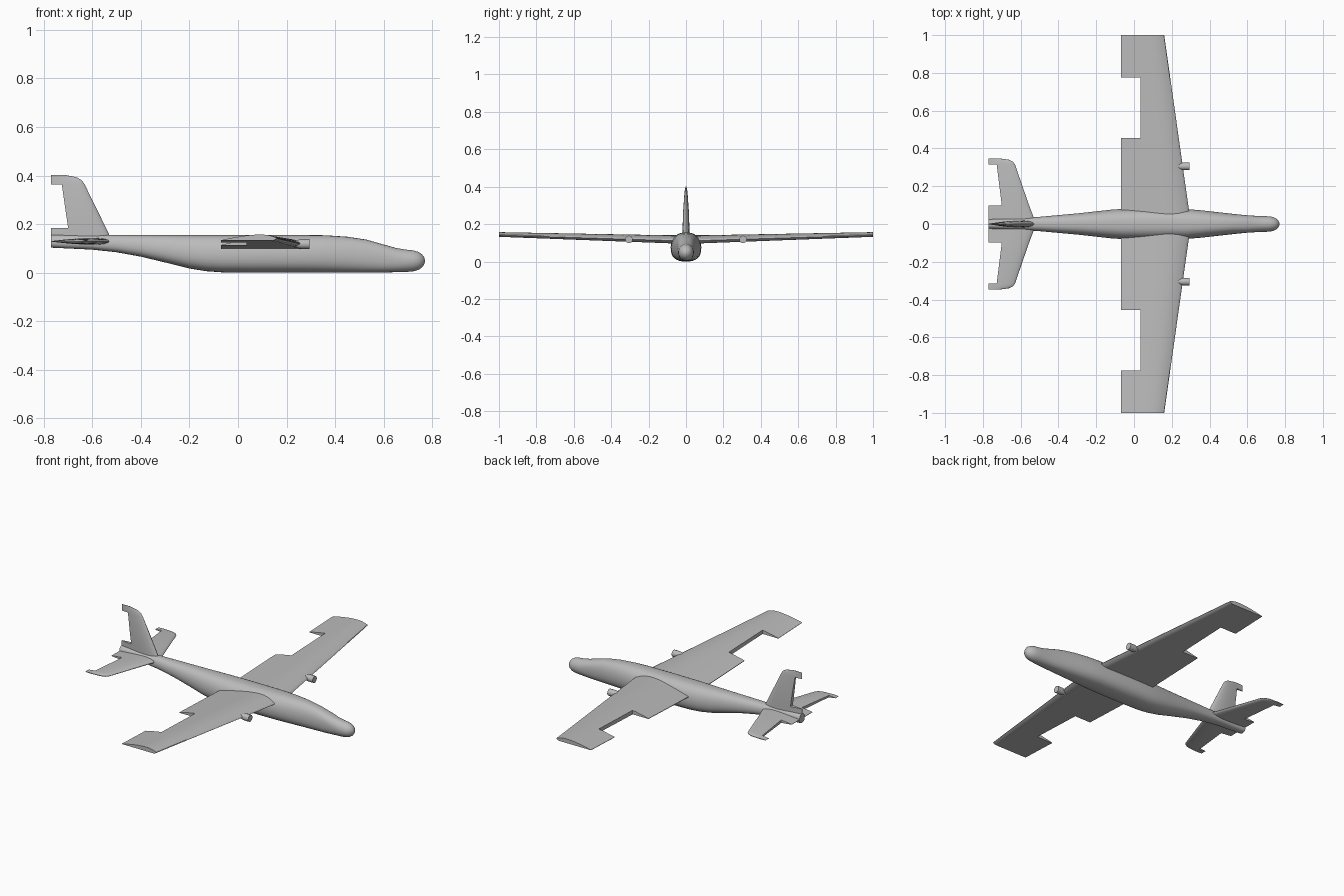
import bpy, bmesh, math

old = bpy.data.objects.get("Cube")
if old:
    bpy.data.objects.remove(old)

grey = bpy.data.materials.new("airframe grey")
grey.use_nodes = True
grey.diffuse_color = (0.5, 0.5, 0.5, 1)
grey.node_tree.nodes["Principled BSDF"].inputs["Base Color"].default_value = (0.5, 0.5, 0.5, 1)


def loft(name, rings, mirror=False, angle=35):
    """Skin closed rings of points, cap both ends, optionally mirror across y."""
    bm = bmesh.new()
    loops = [[bm.verts.new(p) for p in ring] for ring in rings]
    n = len(loops[0])
    for a, b in zip(loops, loops[1:]):
        for i in range(n):
            j = (i + 1) % n
            bm.faces.new((a[i], a[j], b[j], b[i]))
    bm.faces.new(loops[0])
    bm.faces.new(loops[-1])
    bmesh.ops.remove_doubles(bm, verts=bm.verts, dist=0.00005)
    bmesh.ops.recalc_face_normals(bm, faces=bm.faces)
    mesh = bpy.data.meshes.new(name)
    bm.to_mesh(mesh)
    bm.free()
    mesh.materials.append(grey)
    obj = bpy.data.objects.new(name, mesh)
    bpy.context.collection.objects.link(obj)
    bpy.ops.object.select_all(action="DESELECT")
    obj.select_set(True)
    bpy.context.view_layer.objects.active = obj
    bpy.ops.object.shade_smooth_by_angle(angle=math.radians(angle))
    if mirror:
        mod = obj.modifiers.new("mirror", "MIRROR")
        mod.use_axis = (False, True, False)
        mod.use_mirror_merge = False
    return obj


def foil(u):
    """Relative thickness of the section, peak about 1, thin trailing edge."""
    return 10 * (0.2969 * math.sqrt(u) - 0.126 * u - 0.3516 * u**2 + 0.2843 * u**3 - 0.0955 * u**4)


def panel(name, stations, place, flat=False, mirror=False):
    """Loft aerofoil stations (span, lead, hinge, trail, base, thick, is_cut).
    A cut station ends at the hinge line, leaving a notch."""
    rings = []
    for span, lead, hinge, trail, base, thick, is_cut in stations:
        xs = [lead + (hinge - lead) * (k / 10) ** 2 * (1.6 - 0.6 * k / 10) for k in range(11)]
        xs += [hinge if is_cut else hinge + (trail - hinge) * k / 4 for k in range(1, 5)]
        upper, lower = [], []
        for x in xs:
            u = (lead - x) / (lead - trail)
            if flat:
                low = 0.35 * max(0, 1 - u / 0.1) ** 2
                high = low + (1 - low) * foil(u) if u < 0.1 else foil(u)
            else:
                high = foil(u) / 2
                low = -high
            upper.append(place(x, span, base + thick * high))
            lower.append(place(x, span, base + thick * low))
        rings.append(upper + lower[:0:-1])
    return loft(name, rings, mirror)


# Fuselage: x, half width, bottom, top
sections = [
    (-0.77, 0.025, 0.103, 0.155), (-0.6, 0.032, 0.095, 0.155), (-0.5, 0.038, 0.084, 0.155),
    (-0.4, 0.047, 0.066, 0.155), (-0.3, 0.056, 0.042, 0.155), (-0.2, 0.067, 0.017, 0.155),
    (-0.13, 0.075, 0.006, 0.155), (-0.06, 0.08, 0.001, 0.155), (0.1, 0.082, 0, 0.155),
    (0.28, 0.079, 0, 0.155), (0.36, 0.072, 0, 0.154), (0.45, 0.062, 0, 0.148),
    (0.53, 0.053, 0, 0.136), (0.6, 0.046, 0.001, 0.116), (0.65, 0.043, 0.002, 0.102),
    (0.69, 0.042, 0.003, 0.095), (0.72, 0.04, 0.005, 0.092), (0.742, 0.035, 0.011, 0.086),
    (0.758, 0.025, 0.021, 0.076), (0.767, 0.013, 0.034, 0.063), (0.77, 0.004, 0.044, 0.053),
]
rings = []
for x, w, low, top in sections:
    power = 2 / 2.6 if x < 0.6 else 1 - 0.23 * max(0, 0.7 - x) / 0.1
    ring = []
    for k in range(32):
        a = math.tau * k / 32
        c, s = math.cos(a), math.sin(a)
        y = math.copysign(abs(c) ** power, c) * w
        z = math.copysign(abs(s) ** power, s)
        if x < 0.6:
            y *= 1 - 0.12 * max(0, z)
        ring.append((x, y, (low + top) / 2 + z * (top - low) / 2))
    rings.append(ring)
loft("fuselage", rings, angle=45)


# Main wings, with a notch in each trailing edge
def wing_station(y, is_cut):
    t = (y - 0.08) / 0.92
    return (y, 0.29 - 0.13 * t, 0.035, -0.07, 0.097 + 0.035 * t, 0.043 - 0.018 * t, is_cut)


spans = [(0.01, 0), (0.455, 0), (0.455, 1), (0.775, 1), (0.775, 0), (1.0, 0)]
panel("wings", [wing_station(*s) for s in spans],
      lambda x, s, h: (x, s, h), flat=True, mirror=True)

# Tailplane halves with swept, rounded tips
tail = [
    (0.005, -0.52, -0.69, -0.77, 0.129, 0.028, 0), (0.098, -0.555, -0.7, -0.77, 0.129, 0.026, 0),
    (0.098, -0.555, -0.7, -0.77, 0.129, 0.026, 1), (0.315, -0.63, -0.727, -0.77, 0.129, 0.018, 1),
    (0.315, -0.63, -0.727, -0.77, 0.129, 0.018, 0), (0.33, -0.641, -0.729, -0.77, 0.129, 0.014, 0),
    (0.34, -0.662, -0.732, -0.77, 0.129, 0.009, 0), (0.347, -0.71, -0.745, -0.77, 0.129, 0.004, 0),
]
panel("tailplane", tail, lambda x, s, h: (x, s, h), mirror=True)

# Upright fin
fin = [
    (0.13, -0.518, -0.69, -0.77, 0, 0.036, 0), (0.185, -0.544, -0.7, -0.77, 0, 0.036, 0),
    (0.185, -0.544, -0.7, -0.77, 0, 0.036, 1), (0.26, -0.581, -0.711, -0.77, 0, 0.032, 1),
    (0.364, -0.632, -0.726, -0.77, 0, 0.017, 1), (0.364, -0.632, -0.726, -0.77, 0, 0.017, 0),
    (0.38, -0.643, -0.728, -0.77, 0, 0.013, 0), (0.393, -0.664, -0.732, -0.77, 0, 0.008, 0),
    (0.402, -0.71, -0.745, -0.77, 0, 0.003, 0),
]
panel("fin", fin, lambda x, s, h: (x, h, s))

# Small tapered pods on the wing leading edges
pod = [(0.2, 0.009), (0.225, 0.012), (0.25, 0.018), (0.262, 0.02), (0.295, 0.02)]
loft("wing_pods", [[(x, 0.305 + r * math.cos(math.tau * k / 20), 0.118 + r * math.sin(math.tau * k / 20))
                    for k in range(20)] for x, r in pod], mirror=True)
